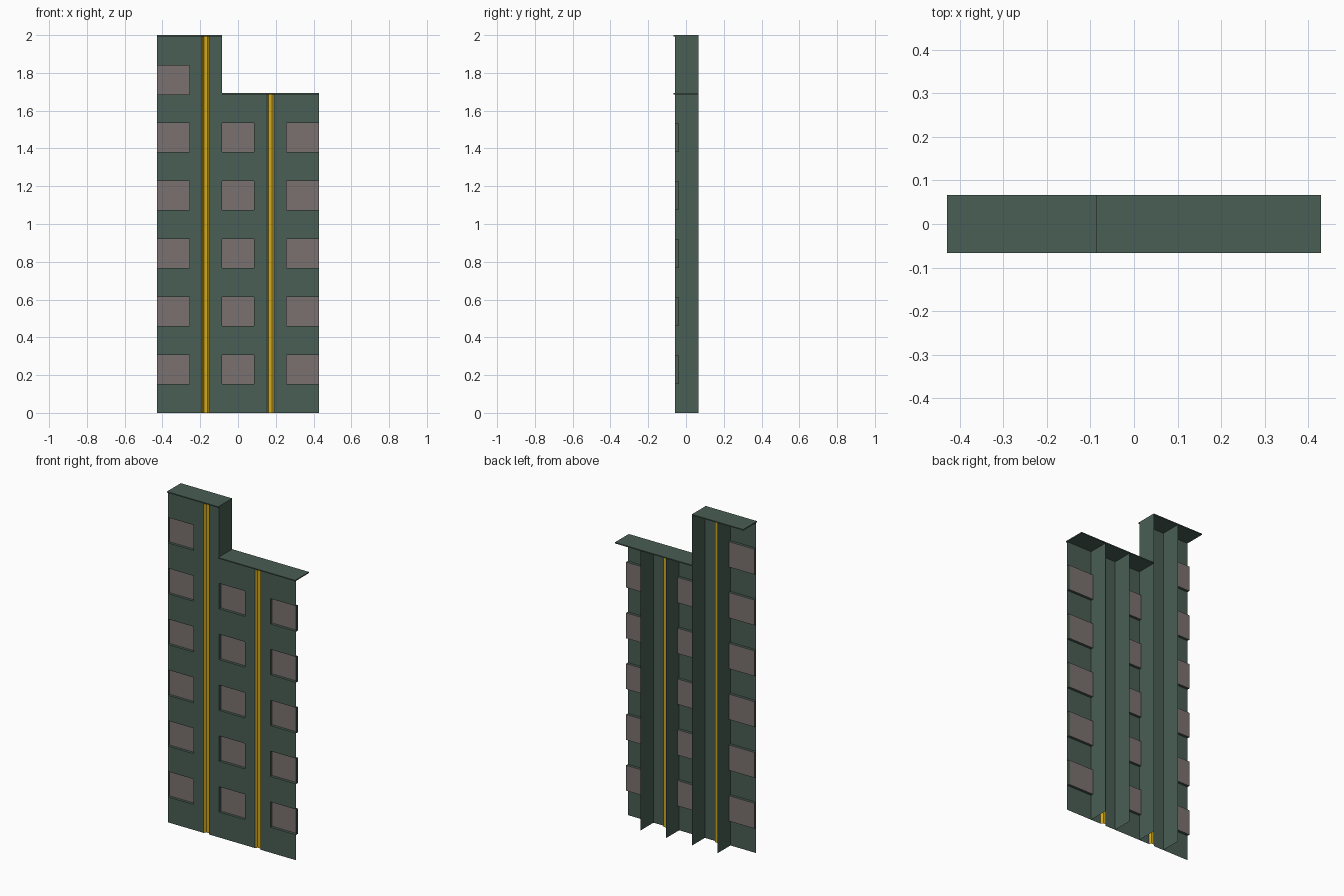
import bpy, bmesh

if "Cube" in bpy.data.objects:
    bpy.data.objects.remove(bpy.data.objects["Cube"])

W = 0.1714            # bay width
X0 = -2.5 * W         # left edge
P = 0.3067            # floor pitch
H = P / 2             # window height
LOW, HIGH = 5.5 * P, 6.5 * P
YF, YP, YB = -0.057, -0.041, 0.066   # wall front, pane, back edge


def material(name, color):
    m = bpy.data.materials.new(name)
    m.diffuse_color = (*color, 1)
    m.use_nodes = True
    m.node_tree.nodes["Principled BSDF"].inputs["Base Color"].default_value = m.diffuse_color
    return m


GREEN = material("green_wall", (0.067, 0.112, 0.089))
GLASS = material("grey_pane", (0.195, 0.165, 0.16))
GOLD = material("gold_trim", (0.65, 0.40, 0.01))


def make(name, quads, mat):
    bm = bmesh.new()
    for q in quads:
        bm.faces.new([bm.verts.new(p) for p in q])
    bmesh.ops.remove_doubles(bm, verts=bm.verts[:], dist=1e-5)
    me = bpy.data.meshes.new(name)
    bm.to_mesh(me)
    bm.free()
    me.materials.append(mat)
    ob = bpy.data.objects.new(name, me)
    bpy.context.collection.objects.link(ob)
    return ob


def panel(a, b, z0, z1):
    """Upright quad between plan points a and b (front faces right-hand side)."""
    return [(*a, z0), (*b, z0), (*b, z1), (*a, z1)]


def front(x0, x1, z0, z1, y=YF):
    return panel((x0, y), (x1, y), z0, z1)


wall, panes, trim, fins = [], [], [], []

# window bays: spandrels, recess sides and panes
for col, floors in ((0, 6), (2, 5), (4, 5)):
    a, b = X0 + col * W, X0 + (col + 1) * W
    for i in range(floors + 1):
        z = i * P
        wall.append(front(a, b, z, z + H))
        if i == floors:
            break
        z0, z1 = z + H, z + P
        panes.append(front(a, b, z0, z1, YP))
        wall.append(panel((a, YF), (a, YP), z0, z1))
        wall.append(panel((b, YP), (b, YF), z0, z1))
        wall.append([(a, YF, z0), (b, YF, z0), (b, YP, z0), (a, YP, z0)])
        wall.append([(a, YP, z1), (b, YP, z1), (b, YF, z1), (a, YF, z1)])

# piers with a recessed gold channel
groove = [(-0.018, 0), (-0.009, 0.013), (0.009, 0.013), (0.018, 0)]
for col, top in ((1, HIGH), (3, LOW)):
    a, b = X0 + col * W, X0 + (col + 1) * W
    c = (a + b) / 2
    pts = [(c + x, YF + y) for x, y in groove]
    wall.append(front(a, pts[0][0], 0, top))
    wall.append(front(pts[-1][0], b, 0, top))
    for p, q in zip(pts, pts[1:]):
        trim.append(panel(p, q, 0, top))
    # rear fins on both sides of the pier
    fins.append(panel((a, YB), (a, YF), 0, top))
    fins.append(panel((b, YF), (b, YB), 0, top))

make("facade_wall", wall, GREEN)
make("window_panes", panes, GLASS)
make("gold_channels", trim, GOLD)
make("rear_fins", fins, GREEN)


# roof slabs with a small front overhang
def slab(name, x0, x1, z):
    bpy.ops.mesh.primitive_cube_add(size=1)
    ob = bpy.context.object
    ob.name = name
    for v in ob.data.vertices:
        v.co = (x1 if v.co.x > 0 else x0,
                YB if v.co.y > 0 else -YB,
                z + 0.0065 if v.co.z > 0 else z)
    ob.data.materials.append(GREEN)


slab("high_roof", X0, X0 + 2 * W, HIGH)
slab("low_roof", X0 + 2 * W, -X0, LOW)
